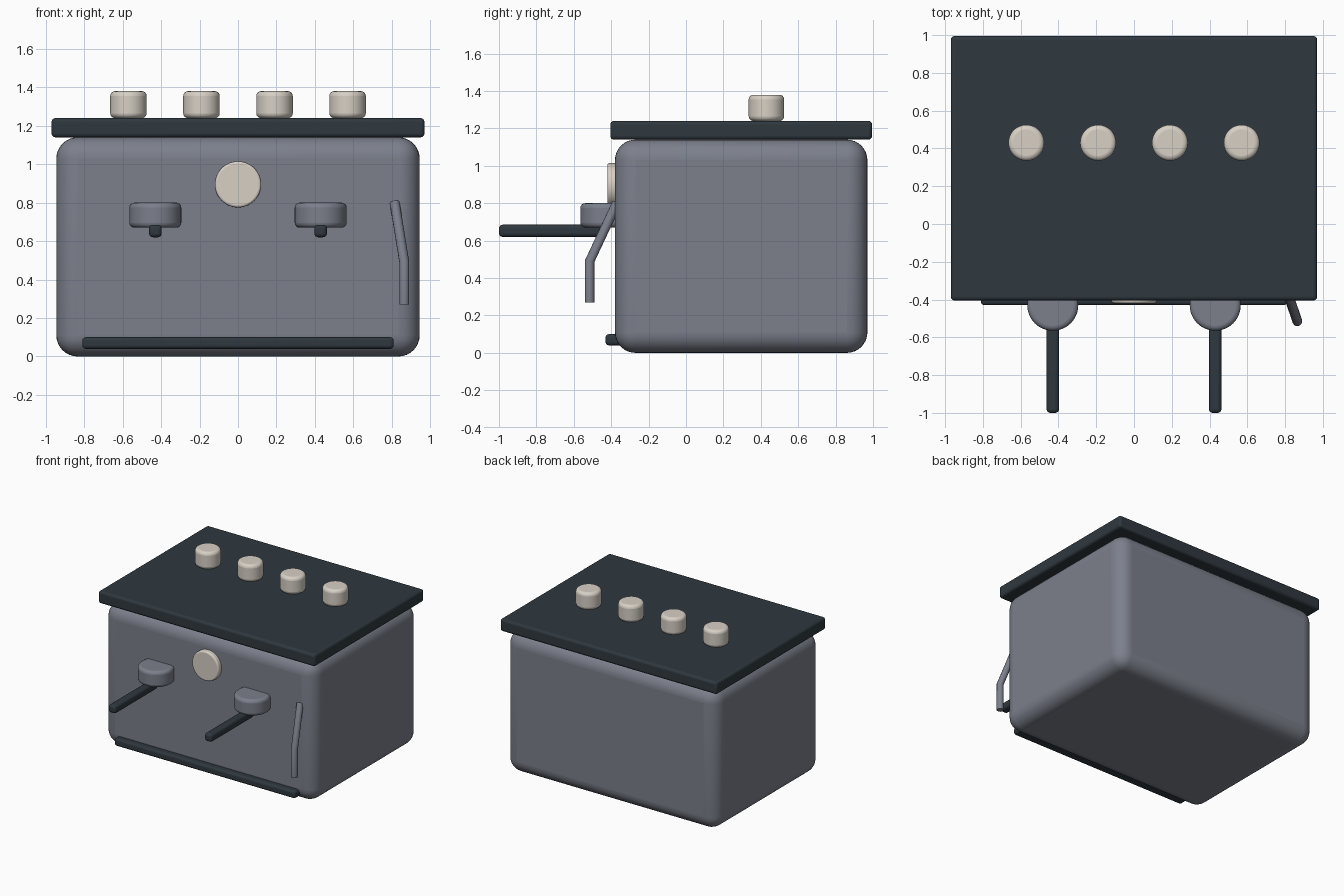
import bpy
import math
from mathutils import Vector

if "Cube" in bpy.data.objects:
    bpy.data.objects.remove(bpy.data.objects["Cube"], do_unlink=True)


def material(name, rgb):
    mat = bpy.data.materials.new(name)
    mat.use_nodes = True
    mat.diffuse_color = (*rgb, 1)
    mat.node_tree.nodes["Principled BSDF"].inputs["Base Color"].default_value = (*rgb, 1)
    return mat


STEEL = material("steel grey", (0.20, 0.215, 0.26))
DARK = material("dark slate", (0.028, 0.04, 0.05))
CREAM = material("warm cream", (0.68, 0.63, 0.56))


def finish(name, mat, bevel, segments=4):
    obj = bpy.context.object
    obj.name = name
    obj.data.materials.append(mat)
    bpy.ops.object.transform_apply(location=False, rotation=True, scale=True)
    mod = obj.modifiers.new("Rounded edges", 'BEVEL')
    mod.width = bevel
    mod.segments = segments
    mod.limit_method = 'ANGLE'
    bpy.ops.object.shade_smooth_by_angle(angle=math.radians(40))
    return obj


def box(name, mat, low, high, bevel, segments=4):
    low, high = Vector(low), Vector(high)
    bpy.ops.mesh.primitive_cube_add(size=1, location=(low + high) / 2)
    bpy.context.object.scale = high - low
    return finish(name, mat, bevel, segments)


def cylinder(name, mat, centre, radius, depth, bevel, tilt=0):
    bpy.ops.mesh.primitive_cylinder_add(vertices=48, radius=radius, depth=depth,
                                        location=centre, rotation=(tilt, 0, 0))
    return finish(name, mat, bevel)


# Main housing, top plate and drip tray
box("body", STEEL, (-0.945, -0.38, 0), (0.945, 0.97, 1.14), 0.11, 8)
box("top_plate", DARK, (-0.97, -0.405, 1.14), (0.97, 0.995, 1.24), 0.02)
box("drip_tray", DARK, (-0.81, -0.43, 0.04), (0.81, -0.2, 0.1), 0.018)

# Row of cups on the top plate
for i in range(4):
    cylinder(f"cup_{i + 1}", CREAM, (-0.57 + 0.38 * i, 0.43, 1.31), 0.095, 0.14, 0.025)

# Round pressure gauge
cylinder("gauge", CREAM, (0, -0.395, 0.895), 0.12, 0.05, 0.012, math.pi / 2)

# Brew heads with their long handles
for side, x in (("right", -0.43), ("left", 0.43)):
    cylinder(f"{side}_brew_head", STEEL, (x, -0.43, 0.735), 0.135, 0.13, 0.025)
    box(f"{side}_handle", DARK, (x - 0.033, -1, 0.62), (x + 0.033, -0.45, 0.685), 0.02)

# Bent steam wand
curve = bpy.data.curves.new("steam_wand", 'CURVE')
curve.dimensions = '3D'
curve.bevel_depth = 0.026
curve.bevel_resolution = 4
curve.use_fill_caps = True
path = curve.splines.new('POLY')
path.points.add(2)
for point, co in zip(path.points, ((0.815, -0.37, 0.8), (0.865, -0.515, 0.49), (0.865, -0.515, 0.27))):
    point.co = (*co, 1)
curve.materials.append(STEEL)
wand = bpy.data.objects.new("steam_wand", curve)
bpy.context.collection.objects.link(wand)
bpy.ops.object.select_all(action='DESELECT')
wand.select_set(True)
bpy.context.view_layer.objects.active = wand
bpy.ops.object.convert(target='MESH')
bpy.ops.object.shade_smooth_by_angle(angle=math.radians(40))
